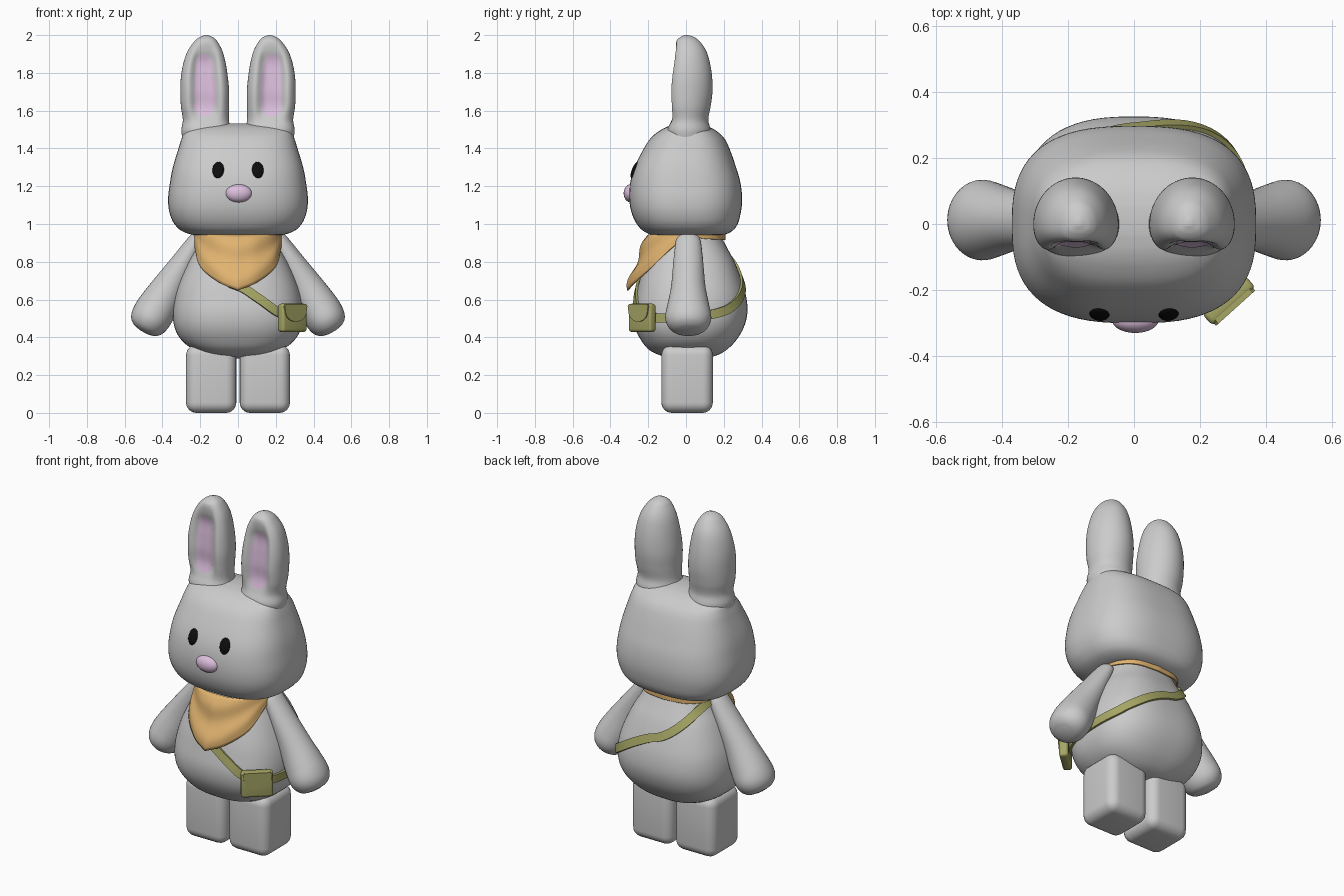
import bpy, bmesh
from math import sin, cos, pi, radians, exp, copysign
from mathutils import Vector, Matrix

if "Cube" in bpy.data.objects:
    bpy.data.objects.remove(bpy.data.objects["Cube"])


def material(name, rgb):
    m = bpy.data.materials.new(name)
    m.diffuse_color = (*rgb, 1)
    m.use_nodes = True
    m.node_tree.nodes["Principled BSDF"].inputs["Base Color"].default_value = m.diffuse_color
    return m


PINK = material("pink", (0.72, 0.52, 0.72))
TAN = material("tan", (0.75, 0.45, 0.16))
OLIVE = material("olive", (0.38, 0.38, 0.13))
BLACK = material("black", (0.004, 0.004, 0.004))


def finish(name, bm, mat=None, angle=50):
    bmesh.ops.recalc_face_normals(bm, faces=bm.faces)
    me = bpy.data.meshes.new(name)
    bm.to_mesh(me)
    bm.free()
    me.shade_smooth()
    me.set_sharp_from_angle(angle=radians(angle))
    ob = bpy.data.objects.new(name, me)
    bpy.context.collection.objects.link(ob)
    if mat:
        me.materials.append(mat)
    return ob


def loft(name, rings, mat=None, close=False, caps=True, angle=50):
    """Skin a list of closed point rings."""
    bm = bmesh.new()
    vs = [[bm.verts.new(p) for p in r] for r in rings]
    n = len(vs[0])
    for i in range(len(vs) if close else len(vs) - 1):
        a, b = vs[i], vs[(i + 1) % len(vs)]
        for j in range(n):
            k = (j + 1) % n
            bm.faces.new((a[j], a[k], b[k], b[j]))
    if caps and not close:
        bm.faces.new(vs[0])
        bm.faces.new(vs[-1])
    return finish(name, bm, mat, angle)


def interp(tab, x):
    """Smooth lookup; first column is the key, the rest are returned."""
    x = min(max(x, tab[0][0]), tab[-1][0])
    i = 0
    while i < len(tab) - 2 and x > tab[i + 1][0]:
        i += 1

    def slope(k, c):
        p, q = tab[max(k - 1, 0)], tab[min(k + 1, len(tab) - 1)]
        return (q[c] - p[c]) / (q[0] - p[0])
    a, b = tab[i], tab[i + 1]
    h = b[0] - a[0]
    t = (x - a[0]) / h
    return [(2*t**3 - 3*t*t + 1) * a[c] + (t**3 - 2*t*t + t) * h * slope(i, c)
            + (3*t*t - 2*t**3) * b[c] + (t**3 - t*t) * h * slope(i + 1, c)
            for c in range(1, len(a))]


def keys(tab, sub):
    out = [a[0] + (b[0] - a[0]) * k / sub for a, b in zip(tab, tab[1:]) for k in range(sub)]
    return out + [tab[-1][0]]


def power(v, n):
    return copysign(abs(v) ** (2 / n), v)


def section(tab, t, z, n):
    """Point on a stacked superellipse body: rows are z, half width, front y, back y."""
    a, f, b = interp(tab, z)
    return Vector((a * power(cos(t), n), (f + b) / 2 + (b - f) / 2 * power(sin(t), n), z))


def circle(n):
    return [2 * pi * i / n for i in range(n)]


# Body and head
BODY = [(.288, .06, -.04, .07), (.30, .14, -.12, .15), (.33, .225, -.19, .21), (.38, .295, -.235, .262),
        (.45, .335, -.27, .305), (.53, .345, -.28, .325), (.62, .335, -.265, .318), (.70, .31, -.247, .295),
        (.80, .265, -.215, .257), (.87, .225, -.19, .22), (.93, .203, -.17, .19), (.97, .19, -.16, .18)]
HEAD = [(.935, .15, -.13, .14), (.945, .25, -.19, .21), (.98, .32, -.245, .262), (1.05, .36, -.285, .288),
        (1.13, .37, -.30, .297), (1.22, .36, -.295, .288), (1.30, .345, -.273, .265), (1.40, .315, -.223, .23),
        (1.46, .296, -.182, .198), (1.50, .275, -.13, .15), (1.522, .22, -.08, .10), (1.532, .11, -.03, .05)]
for name, tab, n in (("body", BODY, 2.6), ("head", HEAD, 2.7)):
    loft(name, [[section(tab, t, z, n) for t in circle(72)] for z in keys(tab, 4)])

# Ears: z, centre x, half width, front y, back y, groove depth
EAR = [(1.40, .17, .11, -.07, .10, 0), (1.49, .17, .13, -.10, .13, 0), (1.55, .17, .122, -.088, .118, .012),
       (1.62, .175, .127, -.097, .13, .045), (1.70, .176, .129, -.102, .14, .05), (1.78, .178, .124, -.095, .138, .05),
       (1.86, .177, .11, -.08, .125, .042), (1.92, .174, .09, -.066, .105, .015), (1.97, .17, .058, -.05, .07, 0),
       (1.99, .168, .034, -.03, .042, 0), (2.0, .167, .008, -.006, .012, 0)]


def groove(g, u):
    return g * exp(-(u / .55) ** 4)


def ear_point(t, z):
    cx, w, f, b, g = interp(EAR, z)
    if sin(t) >= 0:
        return cx + w * cos(t), b * sin(t), z
    u = power(cos(t), 2.4)
    return cx + w * u, -f * power(sin(t), 2.4) + groove(g, u), z


def ear_inner_point(r, t):
    z = 1.735 + .165 * r * power(sin(t), 2.6)
    cx, w, f, b, g = interp(EAR, z)
    x = .06 * r * power(cos(t), 2.6) * (1 - .15 * (z - 1.735) / .165)
    u = x / w
    return cx + .005 + x, f * (1 - abs(u) ** 2.4) ** (1 / 2.4) + groove(g, u) - .003, z


for s, side in ((1, "right"), (-1, "left")):
    def flip(p):
        return (s * p[0], p[1], p[2])
    loft(side + "_ear", [[flip(ear_point(t, z)) for t in circle(80)] for z in keys(EAR, 6)])
    loft(side + "_inner_ear", [[flip(ear_inner_point(r / 8, t)) for t in circle(48)]
                               for r in (.1, 1, 2, 3, 4, 5, 6, 7, 8)], PINK, caps=False)

    # Arms: position along axis, in-plane radius, y radius
    ARM = [(0, .012, .02), (.015, .03, .045), (.05, .042, .062), (.12, .05, .07), (.3, .066, .08), (.55, .09, .092),
           (.75, .106, .113), (.86, .106, .122), (.94, .092, .105), (.985, .06, .07), (1, .02, .025)]
    top, end = Vector((.20, .012, .945)), Vector((.505, .012, .43))
    out = Vector((.86, 0, .51))
    loft(side + "_arm", [[flip(top.lerp(end, k) + out * interp(ARM, k)[0] * cos(t)
                               + Vector((0, interp(ARM, k)[1] * sin(t), 0))) for t in circle(40)]
                         for k in keys(ARM, 3)])

    # Legs
    bm = bmesh.new()
    bmesh.ops.create_cube(bm, size=1, matrix=Matrix.Translation((s * .142, .006, .18))
                          @ Matrix.Diagonal((.266, .272, .36, 1)))
    bmesh.ops.bevel(bm, geom=bm.edges[:], offset=.055, segments=6, profile=.5, affect='EDGES')
    finish(side + "_leg", bm)


# Eyes and nose
def ellipsoid(name, loc, size, mat, rot=(0, 0)):
    bm = bmesh.new()
    m = (Matrix.Translation(loc) @ Matrix.Rotation(rot[1], 4, 'Z') @ Matrix.Rotation(rot[0], 4, 'X')
         @ Matrix.Diagonal((*size, 1)))
    bmesh.ops.create_uvsphere(bm, u_segments=32, v_segments=20, radius=1, matrix=m)
    finish(name, bm, mat)


for s, side in ((1, "right"), (-1, "left")):
    ellipsoid(side + "_eye", (s * .105, -.271, 1.286), (.031, .015, .046), BLACK, (radians(-22), s * radians(8)))
ellipsoid("nose", (.004, -.292, 1.162), (.07, .038, .048), PINK)

# Neckerchief: position round the neck, lower edge xyz, upper edge xy
SCARF = [(0, 0, -.312, .648, 0, -.2), (1, .10, -.276, .69, .09, -.19), (2, .197, -.19, .77, .17, -.14),
         (3, .228, -.08, .87, .222, -.06), (4, .232, .01, .925, .232, .02), (5, .205, .12, .92, .205, .12),
         (6, .13, .188, .917, .13, .188), (7, 0, .208, .915, 0, .208)]


def scarf_point(k, v):
    s = -1 if k < 0 else 1
    x, y, z, tx, ty = interp(SCARF, abs(k))
    if abs(k) < 1:  # soft point at the front
        x, tx = abs(k) * .1, abs(k) * .09
    fold = .012 * max(0, 1 - abs(k) / 3.5) * sin(v * 3 * pi + .35 * k * k)
    return s * (tx + (x - tx) * v), ty + (y - ty) * v - fold - .012 * sin(pi * v) * max(0, 1 - abs(k) / 3), .945 + (z - .945) * v


ob = loft("neckerchief", [[scarf_point(i / 6, v / 16) for i in range(-42, 42)] for v in range(17)], TAN, caps=False)
mod = ob.modifiers.new("thickness", 'SOLIDIFY')
mod.thickness = .008

# Strap: angle round the body, height
STRAP = [(-180, .925), (-150, .89), (-120, .79), (-90, .67), (-78, .61), (-59, .535), (-35, .505), (0, .51),
         (30, .54), (50, .59), (70, .655), (90, .72), (120, .82), (150, .89), (180, .925)]


def strap_center(d):
    d = (d + 180) % 360 - 180
    return section(BODY, radians(d), interp(STRAP, d)[0], 2.6)


rings = []
for i in range(120):
    d = -180 + 3 * i + .5
    z = interp(STRAP, d)[0]
    p = strap_center(d)
    along = (strap_center(d + 1) - strap_center(d - 1)).normalized()
    up = section(BODY, radians(d), z + .01, 2.6) - section(BODY, radians(d), z - .01, 2.6)
    nor = along.cross(up).normalized()
    wide = nor.cross(along).normalized() * .024
    rings.append([p + wide - nor * .006, p + wide + nor * .012, p - wide + nor * .012, p - wide - nor * .006])
loft("strap", rings, OLIVE, close=True, angle=35)

# Bag and its flap
place = Matrix.Translation((.287, -.232, .503)) @ Matrix.Rotation(radians(42), 4, 'Z')
bm = bmesh.new()
bmesh.ops.create_cube(bm, size=1, matrix=place @ Matrix.Diagonal((.175, .05, .15, 1)))
bmesh.ops.bevel(bm, geom=bm.edges[:], offset=.016, segments=4, profile=.5, affect='EDGES')
finish("bag", bm, OLIVE)

outline = [(.075 * cos(t), .035 - .055 * sin(t)) for t in [pi * i / 24 for i in range(25)]]
outline += [(-.08, .062), (-.07, .074), (.07, .074), (.08, .062)]
loft("bag_flap", [[place @ Vector((x, y, z)) for x, z in outline] for y in (-.031, -.015)], OLIVE)
